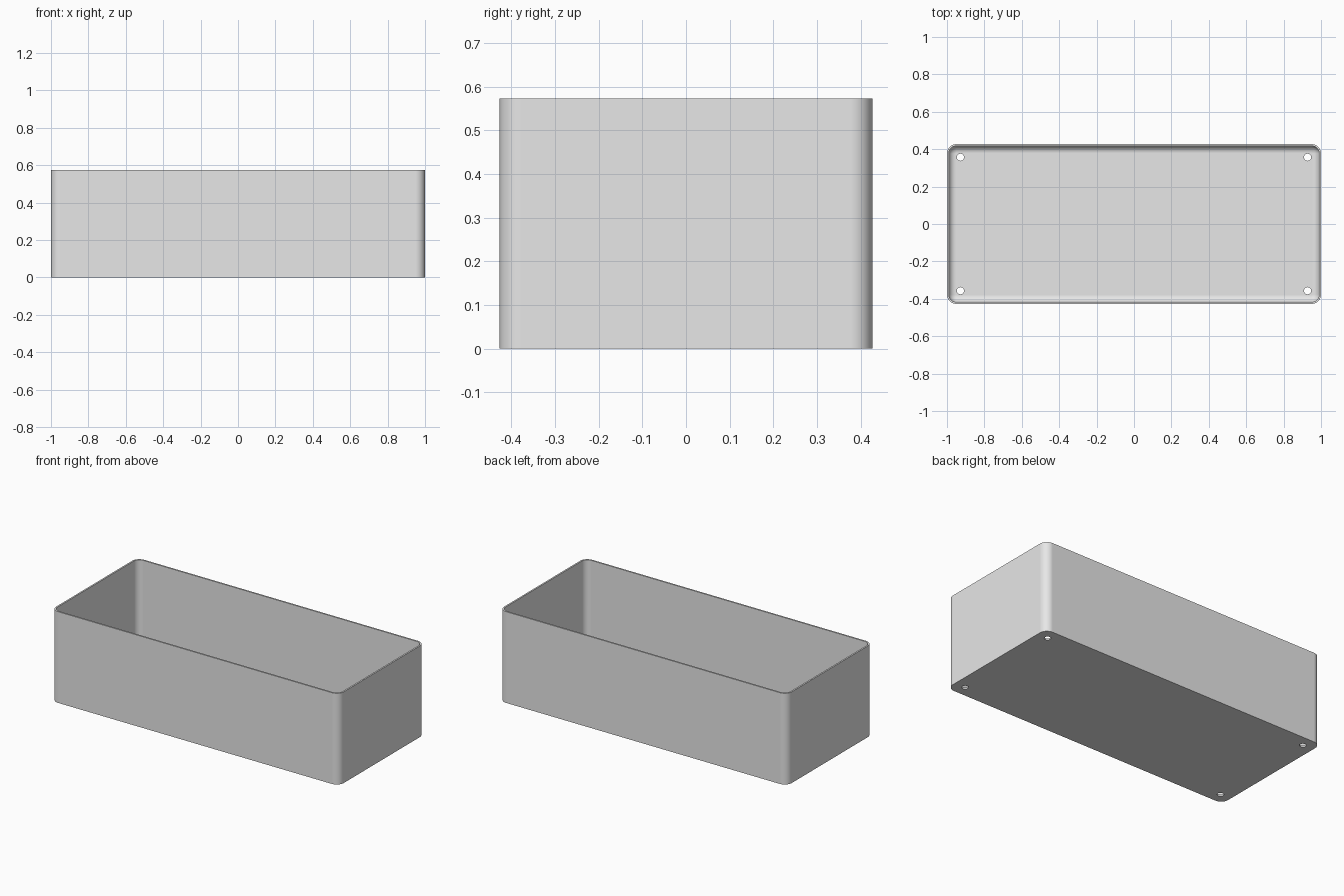
import bpy, bmesh
from math import sin, cos, pi
from mathutils import Matrix

if "Cube" in bpy.data.objects:
    bpy.data.objects.remove(bpy.data.objects["Cube"], do_unlink=True)

HALF_X, HALF_Y, HEIGHT = 1.0, 0.427, 0.573
WALL, CORNER, FILLET = 0.01, 0.05, 0.038
HOLE_X, HOLE_Y, HOLE_R = 0.928, 0.357, 0.019
CORNER_STEPS, FILLET_STEPS = 10, 8

grey = bpy.data.materials.new("light grey")
grey.use_nodes = True
grey.diffuse_color = (0.8, 0.8, 0.8, 1)
grey.node_tree.nodes["Principled BSDF"].inputs["Base Color"].default_value = (0.8, 0.8, 0.8, 1)


def new_object(name, bm):
    bmesh.ops.recalc_face_normals(bm, faces=bm.faces)
    mesh = bpy.data.meshes.new(name)
    bm.to_mesh(mesh)
    bm.free()
    mesh.materials.append(grey)
    obj = bpy.data.objects.new(name, mesh)
    bpy.context.collection.objects.link(obj)
    return obj


def rounded_ring(bm, inset, z):
    """Ring of vertices around a rounded rectangle, inset from the outside."""
    radius = CORNER - inset
    ring = []
    for quarter, (sx, sy) in enumerate([(1, 1), (-1, 1), (-1, -1), (1, -1)]):
        for i in range(CORNER_STEPS + 1):
            a = (quarter + i / CORNER_STEPS) * pi / 2
            ring.append(bm.verts.new((sx * (HALF_X - CORNER) + radius * cos(a),
                                      sy * (HALF_Y - CORNER) + radius * sin(a), z)))
    return ring


# Tray shell: outer wall, rim, inner wall, then a fillet down to the floor
profile = [(0, 0), (0, HEIGHT), (WALL, HEIGHT)]
for i in range(FILLET_STEPS + 1):
    a = i / FILLET_STEPS * pi / 2
    profile.append((WALL + FILLET * (1 - cos(a)), WALL + FILLET * (1 - sin(a))))

bm = bmesh.new()
rings = [rounded_ring(bm, inset, z) for inset, z in profile]
for low, high in zip(rings, rings[1:]):
    for i in range(len(low)):
        j = (i + 1) % len(low)
        bm.faces.new((low[i], low[j], high[j], high[i]))
bm.faces.new(rings[0])
bm.faces.new(rings[-1])
tray = new_object("open_tray", bm)

# Four screw holes through the floor
bm = bmesh.new()
for sx in (-1, 1):
    for sy in (-1, 1):
        bmesh.ops.create_cone(bm, cap_ends=True, segments=24, radius1=HOLE_R, radius2=HOLE_R,
                              depth=0.1, matrix=Matrix.Translation((sx * HOLE_X, sy * HOLE_Y, 0)))
cutter = new_object("hole_cutter", bm)
cutter.hide_render = True

bpy.ops.object.select_all(action='DESELECT')
tray.select_set(True)
bpy.context.view_layer.objects.active = tray
cut = tray.modifiers.new("floor holes", 'BOOLEAN')
cut.operation, cut.solver, cut.object = 'DIFFERENCE', 'EXACT', cutter
bpy.ops.object.modifier_apply(modifier=cut.name)
bpy.data.objects.remove(cutter, do_unlink=True)

# Smooth rounded corners with crisp rim, base and hole edges
bpy.ops.object.shade_smooth_by_angle(angle=pi / 6)
weighted = tray.modifiers.new("flat panels", 'WEIGHTED_NORMAL')
weighted.keep_sharp = True
